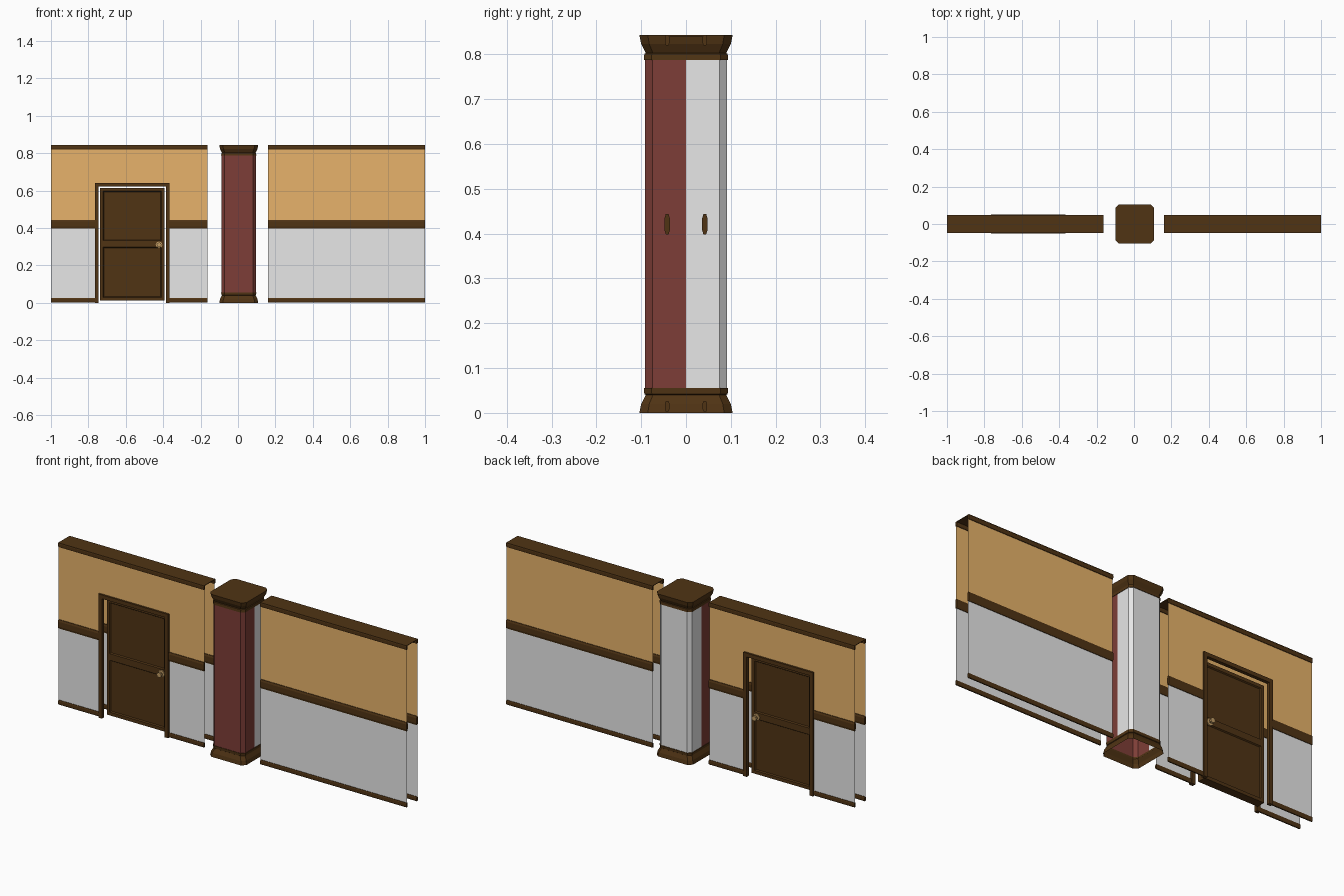
import bpy, bmesh
from mathutils import Matrix, Vector

cube = bpy.data.objects.get("Cube")
if cube:
    bpy.data.objects.remove(cube, do_unlink=True)


def material(name, rgb):
    m = bpy.data.materials.new(name)
    m.use_nodes = True
    m.diffuse_color = (*rgb, 1)
    m.node_tree.nodes["Principled BSDF"].inputs["Base Color"].default_value = (*rgb, 1)
    return m


WOOD = material("dark wood", (0.08, 0.034, 0.007))
TAN = material("tan plaster", (0.80, 0.45, 0.145))
PALE = material("pale panel", (0.8, 0.8, 0.8))
RED = material("deep red", (0.208, 0.048, 0.038))
BRASS = material("brass", (0.55, 0.34, 0.13))

SHEET_Y = 0.042          # wall sheets stand at plus and minus this
TOP = 0.843
RAIL = 0.42              # colour change behind the middle rail
DOOR = (-0.755, -0.375, 0.63)   # opening: left, right, height


def finish(name, bm, *mats):
    mesh = bpy.data.meshes.new(name)
    bm.to_mesh(mesh)
    bm.free()
    for m in mats:
        mesh.materials.append(m)
    ob = bpy.data.objects.new(name, mesh)
    bpy.context.collection.objects.link(ob)
    return ob


def add_box(bm, x, y, z):
    size = [b - a for a, b in (x, y, z)]
    mid = [(a + b) / 2 for a, b in (x, y, z)]
    return bmesh.ops.create_cube(bm, size=1, matrix=Matrix.Translation(mid) @ Matrix.Diagonal((*size, 1)))


def wall_sheets(name, xs, zs, opening=None):
    """Two open sheets, pale below the rail and tan above."""
    bm = bmesh.new()
    for y in (-SHEET_Y, SHEET_Y):
        for x0, x1 in zip(xs, xs[1:]):
            for z0, z1 in zip(zs, zs[1:]):
                if opening and x0 >= opening[0] and x1 <= opening[1] and z1 <= opening[2]:
                    continue
                pts = [(x0, y, z0), (x1, y, z0), (x1, y, z1), (x0, y, z1)]
                if y > 0:
                    pts.reverse()
                f = bm.faces.new([bm.verts.new(p) for p in pts])
                f.material_index = int(z0 >= RAIL)
    bmesh.ops.remove_doubles(bm, verts=bm.verts, dist=0.0001)
    finish(name, bm, PALE, TAN)


def trim(name, spans, z0, z1, tip, half):
    """Bevelled strip straddling both sheets along each span in x."""
    bm = bmesh.new()
    b = (z1 - z0) * 0.22
    profile = [(-tip, z0), (tip, z0), (half, z0 + b), (half, z1 - b),
               (tip, z1), (-tip, z1), (-half, z1 - b), (-half, z0 + b)]
    for y in (-SHEET_Y, SHEET_Y):
        for x0, x1 in spans:
            f = bm.faces.new([bm.verts.new((x0, y + p, z)) for p, z in profile])
            r = bmesh.ops.extrude_face_region(bm, geom=[f])
            for v in r["geom"]:
                if isinstance(v, bmesh.types.BMVert):
                    v.co.x = x1
            bm.faces.new([v for v in reversed(f.verts)]) if not f.is_valid else None
    bmesh.ops.recalc_face_normals(bm, faces=bm.faces)
    finish(name, bm, WOOD)


def wall_cap(name, x0, x1):
    bm = bmesh.new()
    add_box(bm, (x0, x1), (-0.047, 0.047), (TOP - 0.003, TOP))
    finish(name, bm, WOOD)


# Walls with their base, middle and top trims
heights = [0.004, RAIL, DOOR[2], TOP - 0.002]
walls = {
    "door_wall": ([-1, DOOR[0], DOOR[1], -0.163], DOOR, [(-1, DOOR[0]), (DOOR[1], -0.163)]),
    "plain_wall": ([0.16, 1], None, [(0.16, 1)]),
}
for name, (xs, opening, spans) in walls.items():
    wall_sheets(name, xs, heights, opening)
    trim(name + "_baseboard", spans, 0.003, 0.026, 0.003, 0.005)
    trim(name + "_rail", spans, 0.398, 0.444, 0.003, 0.006)
    trim(name + "_top_trim", [(xs[0], xs[-1])], 0.82, TOP, 0.003, 0.005)
    wall_cap(name + "_cap", xs[0], xs[-1])

# Door frame mouldings on both sheets
bm = bmesh.new()
for s in (-1, 1):
    depth = sorted((s * 0.034, s * 0.052))
    add_box(bm, (-0.765, -0.745), depth, (0, 0.642))
    add_box(bm, (-0.385, -0.365), depth, (0, 0.642))
    add_box(bm, (-0.745, -0.385), depth, (0.622, 0.642))
finish("door_frame", bm, WOOD)

# Door leaf: recessed panels above and below a narrow middle rail
bm = bmesh.new()
left, right, low, high, mid = -0.738, -0.392, 0.012, 0.614, 0.315
for z0, z1 in ((low, mid), (mid, high)):
    add_box(bm, (left, right), (-0.022, 0.022), (z0, z1))
bmesh.ops.remove_doubles(bm, verts=bm.verts, dist=0.0001)
panels = [f for f in bm.faces if abs(f.normal.y) > 0.9]
bmesh.ops.inset_individual(bm, faces=panels, thickness=0.024)
bmesh.ops.inset_individual(bm, faces=panels, thickness=0.006, depth=-0.006)
finish("door", bm, WOOD)

# Door knobs: rosette, neck and knob on each face
bm = bmesh.new()
for s in (-1, 1):
    for radius, y0, y1 in ((0.018, 0.02, 0.026), (0.006, 0.026, 0.036), (0.013, 0.036, 0.046)):
        place = Matrix.Translation((-0.422, s * (y0 + y1) / 2, 0.31)) @ Matrix.Rotation(1.5708, 4, 'X')
        bmesh.ops.create_cone(bm, cap_ends=True, segments=8, radius1=radius, radius2=radius,
                              depth=y1 - y0, matrix=place)
finish("door_knobs", bm, BRASS)

# Pillar: square rings with clipped corners, lofted through (half width, height)
CENTRE_X = 0.004


def ring(bm, h, z):
    c = h * 0.82
    half = [(h, 0), (h, c), (c, h), (-c, h), (-h, c)]
    pts = half + [(-x, -y) for x, y in half]
    return [bm.verts.new((CENTRE_X + x, y, z)) for x, y in pts]


def loft(name, steps, mats, closed_top=False):
    bm = bmesh.new()
    rings = [ring(bm, h, z) for h, z in steps]
    n = len(rings[0])
    for a, b in zip(rings, rings[1:]):
        for i in range(n):
            j = (i + 1) % n
            f = bm.faces.new([a[i], a[j], b[j], b[i]])
            if len(mats) > 1:
                f.material_index = int(f.calc_center_median().y > 0)
    if closed_top:
        bm.faces.new(rings[-1])
    finish(name, bm, *mats)


flare = [(0.104, 0.0), (0.100, 0.02), (0.090, 0.04), (0.093, 0.042), (0.094, 0.056), (0.0916, 0.056)]
loft("pillar_body", [(0.0916, 0.05), (0.0916, 0.795)], [RED, PALE])
loft("pillar_base", flare, [WOOD])
loft("pillar_cap", [(h, TOP - z) for h, z in reversed(flare)], [WOOD], closed_top=True)
